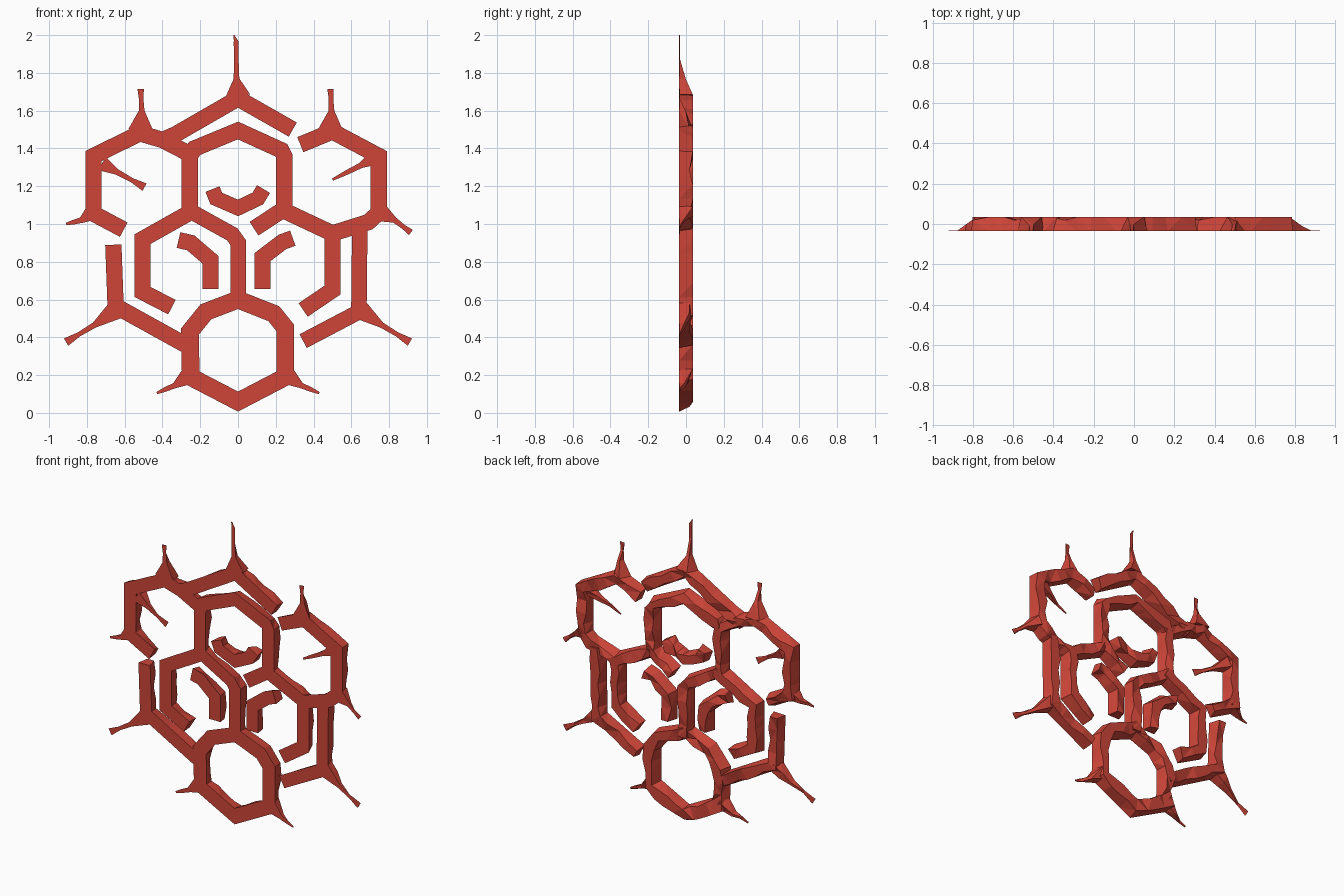
import bpy, bmesh, random
from mathutils import Vector

if "Cube" in bpy.data.objects:
    bpy.data.objects.remove(bpy.data.objects["Cube"])

random.seed(4)
D = 0.036          # half thickness
W = 0.086          # normal bar width

red = bpy.data.materials.new("red")
red.diffuse_color = (0.62, 0.06, 0.04, 1)
red.use_nodes = True
red.node_tree.nodes["Principled BSDF"].inputs["Base Color"].default_value = red.diffuse_color


def frames(pts, closed):
    """Mitred sideways vector for each point of a path."""
    out, n = [], len(pts)
    for i, p in enumerate(pts):
        a = pts[i - 1] if (i or closed) else None
        b = pts[(i + 1) % n] if (i < n - 1 or closed) else None
        d0 = (p - a).normalized() if a is not None else (b - p).normalized()
        d1 = (b - p).normalized() if b is not None else d0
        t = (d0 + d1).normalized()
        out.append(Vector((-t.y, t.x)) / max(0.6, t.dot(d1)))
    return out


def resample(pts, widths, depths, closed, step=0.075):
    """Insert extra sections so the back can be roughly chipped."""
    P, Wd, Dp = [], [], []
    n = len(pts)
    for i in range(n if closed else n - 1):
        j = (i + 1) % n
        k = max(1, round((pts[j] - pts[i]).length / step))
        for s in range(k):
            f = s / k
            P.append(pts[i].lerp(pts[j], f))
            Wd.append(widths[i] + (widths[j] - widths[i]) * f)
            Dp.append(depths[i] + (depths[j] - depths[i]) * f)
    if not closed:
        P.append(pts[-1]); Wd.append(widths[-1]); Dp.append(depths[-1])
    return P, Wd, Dp


def bar(name, path, width=W, depth=1.0, closed=False):
    """Flat-fronted bar along an x,z path with a narrower chipped back."""
    pts = [Vector(p) for p in path]
    n = len(pts)
    widths = width if isinstance(width, list) else [width] * n
    depths = depth if isinstance(depth, list) else [depth] * n
    pts, widths, depths = resample(pts, widths, depths, closed)
    bm = bmesh.new()
    rings = []
    for p, s, w, dep in zip(pts, frames(pts, closed), widths, depths):
        l, r = p + s * w / 2, p - s * w / 2
        bl = p + s * w / 2 * random.uniform(0.4, 0.95)
        br = p - s * w / 2 * random.uniform(0.4, 0.95)
        ya = -D + 0.003 + (2 * D - 0.003) * dep * random.choice((1, 1, 1, 0.75))
        yb = -D + 0.003 + (2 * D - 0.003) * dep * random.choice((1, 1, 1, 0.75))
        rings.append([bm.verts.new(c) for c in (
            (l.x, -D, l.y), (r.x, -D, r.y), (br.x, yb, br.y), (bl.x, ya, bl.y))])
    m = len(rings)
    for i in range(m if closed else m - 1):
        a, b = rings[i], rings[(i + 1) % m]
        for k in range(4):
            bm.faces.new((a[k], a[(k + 1) % 4], b[(k + 1) % 4], b[k]))
    if not closed:
        bm.faces.new(rings[0][::-1])
        bm.faces.new(rings[-1])
    bmesh.ops.triangulate(bm, faces=bm.faces[:])
    bmesh.ops.recalc_face_normals(bm, faces=bm.faces[:])
    me = bpy.data.meshes.new(name)
    bm.to_mesh(me)
    bm.free()
    me.materials.append(red)
    ob = bpy.data.objects.new(name, me)
    bpy.context.collection.objects.link(ob)


# upper rings
bar("upper_left_ring", [(-.605, .97), (-.765, 1.055), (-.765, 1.36), (-.52, 1.48),
                        (-.40, 1.445), (-.255, 1.37), (-.255, 1.05)])
bar("upper_centre_ring", [(-.255, 1.36), (-.23, 1.40), (0, 1.495), (.23, 1.39), (.245, 1.36),
                          (.245, 1.08), (.085, .975)])
bar("upper_right_ring", [(.33, 1.42), (.50, 1.49), (.745, 1.36), (.745, 1.06),
                         (.69, 1.01), (.50, .95), (.245, 1.07)])
bar("top_roof_bar", [(-.42, 1.435), (-.33, 1.475), (0, 1.665), (.29, 1.50)])

# middle rings
bar("middle_left_ring", [(-.23, 1.075), (-.505, .92), (-.505, .64), (-.35, .56)])
bar("middle_spine", [(-.255, 1.07), (-.03, .945), (.002, .90), (.002, .58)], 0.082)
bar("middle_right_ring", [(.50, .96), (.50, .65), (.345, .545)])

# lower ring and outer bars
bar("lower_ring", [(0, .60), (-.17, .535), (-.255, .43), (-.25, .19), (0, .06),
                   (.25, .19), (.25, .45), (.19, .525)], 0.094, closed=True)
bar("lower_left_outer_bar", [(-.66, .89), (-.648, .565), (-.25, .345)])
bar("lower_right_outer_bar", [(.645, 1.0), (.64, .535), (.345, .38)], 0.082)

# loose inner hooks, one in each ring
bar("top_hook", [(-.135, 1.185), (-.115, 1.135), (0, 1.085), (.105, 1.135), (.135, 1.185)], .08)
bar("left_hook", [(-.315, .915), (-.25, .90), (-.145, .81), (-.145, .655)], .085)
bar("right_hook", [(.29, .925), (.235, .905), (.13, .825), (.13, .655)], .085)

# thin spikes: thick at the root, flat plates at the tip
flat = [1.0, 0.45, 0.0, 0.0]


def spike(name, root, neck, tip, end=0.03, base=0.10):
    r, k, t = Vector(root), Vector(neck), Vector(tip)
    bar(name, [r, k, k.lerp(t, 0.55), t], [base, 0.03, 0.024, end], flat)


spike("top_spike", (0, 1.68), (-.008, 1.77), (-.01, 1.965), .026, .13)
bar("top_spike_tip", [(-.008, 1.96), (-.022, 2.0)], [.026, .006], 0.0)
for side, x in (("left", -.515), ("right", .49)):
    spike(side + "_upper_spike", (x, 1.50), (x + .005, 1.60), (x, 1.715), .034, .13)
spike("left_inner_spike", (-.72, 1.32), (-.64, 1.275), (-.495, 1.195), .045, .08)
spike("right_inner_spike", (.74, 1.36), (.65, 1.31), (.50, 1.235), .012, .09)
spike("left_side_spike", (-.76, 1.07), (-.83, 1.02), (-.91, 1.0), .012)
spike("right_side_spike", (.755, 1.06), (.83, 1.02), (.915, .955), .035)
for side, s in (("left", -1), ("right", 1)):
    spike(side + "_lower_spike", (s * .64, .55), (s * .76, .465), (s * .91, .375), .045, .11)
    spike(side + "_foot_spike", (s * .25, .205), (s * .335, .145), (s * .43, .105), .012, .11)
